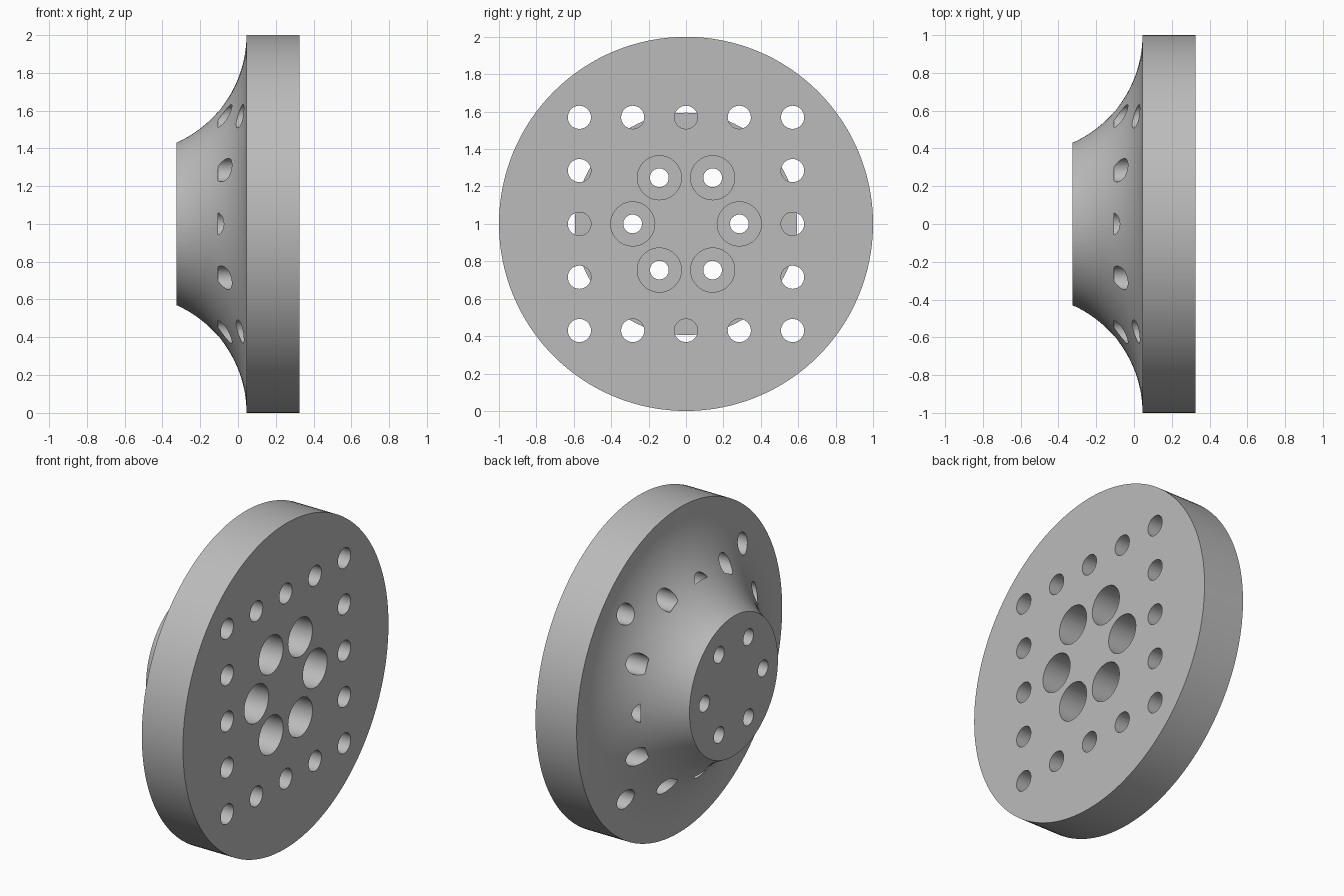
import bpy
import bmesh
from math import sin, cos, pi, radians, asin

if "Cube" in bpy.data.objects:
    bpy.data.objects.remove(bpy.data.objects["Cube"])

BACK, FACE, RIM = -0.325, 0.325, 0.045   # positions along the x axis
FLARE = 0.624                            # radius of the concave flare
PITCH = 0.285                            # hole spacing


def lathe(bm, profile, steps, y=0.0, z=1.0):
    """Turn (x, radius) points about an axis along x, and cap both ends."""
    rings = [[bm.verts.new((x, y + r * cos(2 * pi * i / steps),
                            z + r * sin(2 * pi * i / steps)))
              for i in range(steps)] for x, r in profile]
    for a, b in zip(rings, rings[1:]):
        for i in range(steps):
            j = (i + 1) % steps
            bm.faces.new((a[i], a[j], b[j], b[i]))
    bm.faces.new(rings[0])
    bm.faces.new(rings[-1])


def make_object(name, bm):
    bmesh.ops.recalc_face_normals(bm, faces=bm.faces)
    mesh = bpy.data.meshes.new(name)
    bm.to_mesh(mesh)
    bm.free()
    obj = bpy.data.objects.new(name, mesh)
    bpy.context.collection.objects.link(obj)
    return obj


# Flanged hub: flat disc with a concave flare down to the small end
end_angle = asin(0.57 / FLARE)
flare = [(RIM - FLARE + FLARE * cos(end_angle * k / 20),
          1 - FLARE * sin(end_angle * k / 20)) for k in range(21)]
bm = bmesh.new()
lathe(bm, [(FACE, 1.0)] + flare, 128)
hub = make_object("flanged_hub", bm)

# Hole cutters
bm = bmesh.new()
# Square border of flat-bottomed holes
for i in range(-2, 3):
    for j in range(-2, 3):
        if max(abs(i), abs(j)) == 2:
            lathe(bm, [(FACE + 0.1, 0.062), (-0.105, 0.062)], 32,
                  i * PITCH, 1 + j * PITCH)
# Ring of counterbored bolt holes
for k in range(6):
    a = k * pi / 3
    lathe(bm, [(FACE + 0.1, 0.118), (-0.105, 0.118),
               (-0.105, 0.05), (BACK - 0.1, 0.05)], 40,
          PITCH * cos(a), 1 + PITCH * sin(a))
cutter = make_object("hole_cutter", bm)
cutter.hide_render = True

# Cut the holes and drop the cutter
bpy.context.view_layer.objects.active = hub
hub.select_set(True)
mod = hub.modifiers.new("holes", "BOOLEAN")
mod.operation = "DIFFERENCE"
mod.solver = "EXACT"
mod.object = cutter
bpy.ops.object.modifier_apply(modifier=mod.name)
bpy.data.objects.remove(cutter)

# Single grey finish
grey = bpy.data.materials.new("plain_grey")
grey.use_nodes = True
colour = (0.5, 0.5, 0.5, 1)
grey.diffuse_color = colour
grey.node_tree.nodes["Principled BSDF"].inputs["Base Color"].default_value = colour
hub.data.materials.clear()
hub.data.materials.append(grey)
for poly in hub.data.polygons:
    poly.material_index = 0

bpy.ops.object.shade_smooth_by_angle(angle=radians(30))
